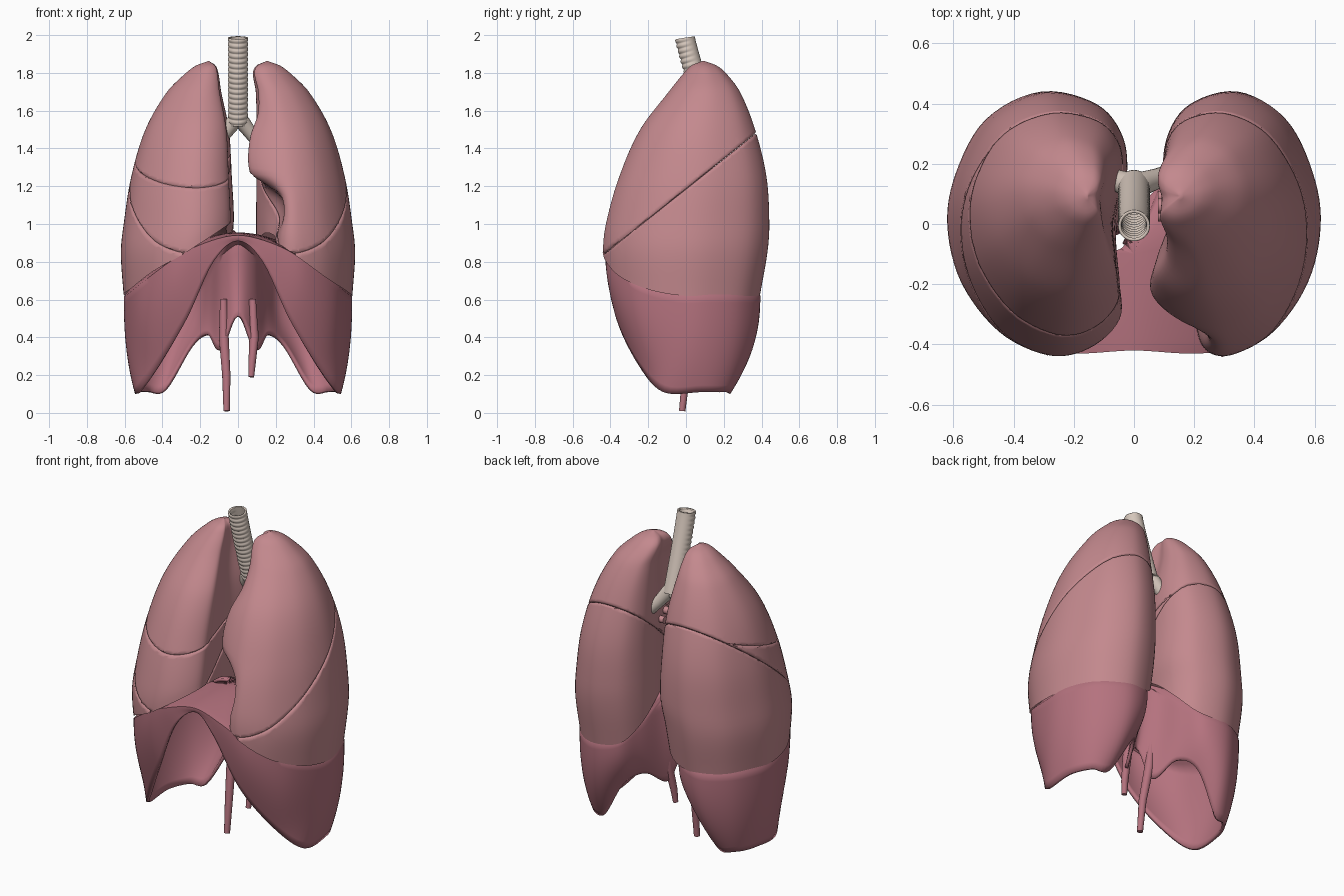
import bpy, bmesh, math
from mathutils import Vector

if "Cube" in bpy.data.objects:
    bpy.data.objects.remove(bpy.data.objects["Cube"])


def material(name, rgb):
    m = bpy.data.materials.new(name)
    m.diffuse_color = (*rgb, 1)
    m.use_nodes = True
    m.node_tree.nodes["Principled BSDF"].inputs["Base Color"].default_value = m.diffuse_color
    return m


LOBE = material("lobe_pink", (0.55, 0.25, 0.27))
MUSCLE = material("muscle_pink", (0.46, 0.17, 0.21))
CARTILAGE = material("cartilage", (0.68, 0.58, 0.51))


def finish(bm, name, mat, angle=50):
    bmesh.ops.recalc_face_normals(bm, faces=bm.faces[:])
    me = bpy.data.meshes.new(name)
    bm.to_mesh(me)
    bm.free()
    ob = bpy.data.objects.new(name, me)
    bpy.context.collection.objects.link(ob)
    me.materials.append(mat)
    bpy.ops.object.select_all(action='DESELECT')
    ob.select_set(True)
    bpy.context.view_layer.objects.active = ob
    bpy.ops.object.shade_smooth_by_angle(angle=math.radians(angle))
    return ob


def key(keys, z):
    """Hermite interpolation of (z, value...) rows sorted by z."""
    z = min(max(z, keys[0][0]), keys[-1][0])
    i = next(i for i in range(len(keys) - 1) if z <= keys[i + 1][0])
    a, b = keys[i], keys[i + 1]
    p, n = keys[max(i - 1, 0)], keys[min(i + 2, len(keys) - 1)]
    h = b[0] - a[0]
    t = (z - a[0]) / h
    out = []
    for k in range(1, len(a)):
        m0 = (b[k] - p[k]) / (b[0] - p[0]) * h
        m1 = (n[k] - a[k]) / (n[0] - a[0]) * h
        out.append((2*t**3 - 3*t*t + 1) * a[k] + (t**3 - 2*t*t + t) * m0
                   + (3*t*t - 2*t**3) * b[k] + (t**3 - t*t) * m1)
    return out


def loop(rows, sub):
    """Closed Catmull-Rom resampling of tuples."""
    n, out = len(rows), []
    for i in range(n):
        p0, p1, p2, p3 = (rows[(i + k) % n] for k in (-1, 0, 1, 2))
        for s in range(sub):
            t = s / sub
            out.append([0.5 * (2*b + (c - a)*t + (2*a - 5*b + 4*c - d)*t*t + (3*b - a - 3*c + d)*t**3)
                        for a, b, c, d in zip(p0, p1, p2, p3)])
    return out


def skin(bm, rings, cap_start=None, cap_end=None):
    vs = [[bm.verts.new(p) for p in r] for r in rings]
    n = len(vs[0])
    for a, b in zip(vs, vs[1:]):
        for i in range(n):
            bm.faces.new((a[i], a[(i + 1) % n], b[(i + 1) % n], b[i]))
    for ring, tip in ((vs[0], cap_start), (vs[-1], cap_end)):
        if tip is not None:
            c = bm.verts.new(tip)
            for i in range(n):
                bm.faces.new((ring[i], ring[(i + 1) % n], c))
    bmesh.ops.recalc_face_normals(bm, faces=bm.faces[:])


# Lung outline: (across, front-to-back, notch weight), fractions of the section box
OUTLINE = [(.04, .12, 1), (.2, .02, .5), (.42, 0, .1), (.7, .09, 0), (.92, .28, 0), (1, .5, 0), (.95, .7, 0),
           (.78, .9, 0), (.48, 1, 0), (.17, .95, 0), (.02, .82, 0), (0, .65, 0), (.06, .45, .1), (.04, .25, .8)]
# Section box by height: outer x, front y, back y
BOX = [(.62, .605, -.41, .39), (.85, .62, -.435, .43), (1.0, .605, -.42, .44), (1.25, .565, -.35, .425),
       (1.5, .49, -.24, .365), (1.7, .375, -.09, .285), (1.8, .275, -.01, .21), (1.84, .22, .03, .16), (1.86, .165, .08, .105)]
NOTCH = [(.62, .09), (.93, .09), (1.05, .13), (1.15, .11), (1.22, .02), (1.27, -.05), (1.45, -.05), (1.6, 0), (1.86, 0)]


def lung(side, medial, base):
    cols = loop([o + (b,) for o, b in zip(OUTLINE, base)], 6)
    rings = []

    def point(c, z):
        u, v, w, _ = c
        xo, yf, yb = key(BOX, z)
        xm = key(medial, z)[0] + (key(NOTCH, z)[0] * w if side > 0 else 0)
        return Vector((side * (xm + (xo - xm) * u), yf + (yb - yf) * v, z))
    # concave base resting on the dome
    centre = Vector((side * .34, .02, 1.08))
    for s in (.9, .75, .6, .45, .3, .15, .05):
        ring = []
        for c in cols:
            p = point(c, c[3])
            q = p.lerp(centre, s)
            q.z = p.z + (centre.z - p.z) * math.sin(s * math.pi / 2)
            ring.append(q)
        rings.append(ring)
    # side wall up to the apex
    for r in range(45):
        s = math.sin(r / 44 * math.pi / 2)
        rings.append([point(c, c[3] + (1.86 - c[3]) * s) for c in cols])
    bm = bmesh.new()
    skin(bm, rings, centre, (side * .155, .092, 1.864))
    return bm


def cut(bm, co, no):
    """Keep the side the normal points to; round the cut edge inwards."""
    co, no = Vector(co), Vector(no).normalized()
    for d in (.02, .008):
        bmesh.ops.bisect_plane(bm, geom=bm.verts[:] + bm.edges[:] + bm.faces[:], plane_co=co + no * d, plane_no=no)
    bmesh.ops.bisect_plane(bm, geom=bm.verts[:] + bm.edges[:] + bm.faces[:], plane_co=co + no * .001,
                           plane_no=no, clear_inner=True)
    bm.normal_update()
    edges = [e for e in bm.edges if e.is_boundary]
    rim = {v for e in edges for v in e.verts}
    moves = [(v, v.normal.copy()) for v in rim]
    for v, n in moves:
        v.co -= n * .008
    bmesh.ops.holes_fill(bm, edges=edges, sides=0)
    bmesh.ops.recalc_face_normals(bm, faces=bm.faces[:])


OBL = ((0, -.43, .85), Vector((0, -.62, .79)))
HOR = ((0, -.35, 1.2), Vector((0, -.3, .95)))
MED_A = [(.62, .11), (.85, .1), (1.25, .1), (1.5, .1), (1.7, .095), (1.8, .08), (1.84, .1), (1.86, .145)]
MED_B = [(.62, .07), (.85, .05), (1, .025), (1.25, .035), (1.5, .05), (1.7, .09), (1.8, .105), (1.84, .12), (1.86, .15)]
BASE_A = [.9, .88, .82, .72, .65, .62, .62, .62, .62, .65, .76, .88, .95, .94]
BASE_B = [1.0, .93, .84, .75, .66, .63, .62, .62, .62, .65, .76, .88, .97, 1.0]

# Lobes
for name, side, med, base, cuts in (
        ("two_lobe_lung_upper", 1, MED_A, BASE_A, [(OBL, 1)]),
        ("two_lobe_lung_lower", 1, MED_A, BASE_A, [(OBL, -1)]),
        ("three_lobe_lung_upper", -1, MED_B, BASE_B, [(OBL, 1), (HOR, 1)]),
        ("three_lobe_lung_middle", -1, MED_B, BASE_B, [(OBL, 1), (HOR, -1)]),
        ("three_lobe_lung_lower", -1, MED_B, BASE_B, [(OBL, -1)])):
    bm = lung(side, med, base)
    for (co, no), sign in cuts:
        cut(bm, co, no * sign)
    finish(bm, name, LOBE)

# Diaphragm: shoulder point and rim point per column, front centre to back centre
HALF = [(0, -.42, .94, 0, -.41, .91), (.2, -.43, .89, .13, -.42, .80), (.36, -.405, .80, .27, -.37, .50),
        (.52, -.265, .68, .42, -.25, .25), (.595, -.05, .62, .53, -.12, .11), (.595, .12, .62, .54, .08, .11),
        (.515, .29, .62, .48, .21, .11), (.36, .39, .62, .38, .24, .12), (.21, .36, .64, .24, .26, .35),
        (.135, .25, .72, .15, .18, .41), (.075, .12, .84, .085, .05, .33), (0, .07, .9, 0, .02, .51)]
mirror = [(-a, b, c, -d, e, f) for a, b, c, d, e, f in HALF[-2:0:-1]]
cols = loop(HALF + mirror, 6)
top = Vector((0, -.1, .955))
rings = []
for r in range(1, 17):
    f = 1 - r / 16
    ring = []
    for c in cols:
        p = Vector(c[:3]).lerp(top, f)
        p.z = c[2] + (top.z - c[2]) * math.sin(f * math.pi / 2) ** .85
        ring.append(p)
    rings.append(ring)
for r in range(1, 15):
    s = r / 14
    ring = []
    for c in cols:
        p = Vector(c[:3]).lerp(Vector(c[3:]), s ** 2.4)
        p.z = c[2] + (c[5] - c[2]) * s
        ring.append(p)
    rings.append(ring)
bm = bmesh.new()
skin(bm, rings, top)

# Opening for the large vein, its edge snapped to a circle
vein = Vector((-.075, -.04))
outer_rim = {v for v in bm.verts if v.is_boundary}
bmesh.ops.delete(bm, geom=[v for v in bm.verts if v.co.z > .8 and (v.co.xy - vein).length < .05], context='VERTS')
for v in bm.verts:
    if v.is_boundary and v not in outer_rim:
        v.co.xy = vein + (v.co.xy - vein).normalized() * .052
dia = finish(bm, "diaphragm", MUSCLE)
mod = dia.modifiers.new("thickness", 'SOLIDIFY')
mod.thickness, mod.offset = .018, -1


def tube(name, pts, mat, sides=20, rib=None, closed=True):
    """Tube through (x, y, z, radius) points; rib(i, direction) scales the radius."""
    rings = []
    for i, p in enumerate(pts):
        a, b = pts[max(i - 1, 0)], pts[min(i + 1, len(pts) - 1)]
        q = (Vector(b[:3]) - Vector(a[:3])).to_track_quat('Z', 'Y')
        ring = []
        for k in range(sides):
            t = 2 * math.pi * k / sides
            d = q @ Vector((math.cos(t), math.sin(t), 0))
            ring.append(Vector(p[:3]) + d * p[3] * (rib(i, d) if rib else 1))
        rings.append(ring)
    bm = bmesh.new()
    skin(bm, rings, pts[0][:3] if closed else None, pts[-1][:3] if closed else None)
    return finish(bm, name, mat)


# Tendons hanging at the spine
tube("crus_long", [(-.075, .07, .6, .02), (-.075, .04, .4, .026), (-.062, .0, .2, .022), (-.06, -.02, .01, .017)], MUSCLE)
tube("crus_short", [(.075, .07, .6, .02), (.085, .04, .4, .025), (.075, .01, .27, .02), (.07, 0, .19, .015)], MUSCLE)

# Windpipe with rings on the front and a smooth back
N = 128
path = []
for i in range(N + 1):
    t = i / N
    path.append((0, -.005 + .135 * t ** 1.1, 1.985 - .455 * t, .047))
pipe = tube("trachea", path, CARTILAGE, 32,
            lambda i, d: 1 + .05 * math.sin(i / N * 2 * math.pi * 17) * min(1, max(0, .6 - d.y)), False)
mod = pipe.modifiers.new("wall", 'SOLIDIFY')
mod.thickness, mod.offset = .01, 0

# Bronchi and hilum vessels
for s, tag in ((-1, "a"), (1, "b")):
    tube("bronchus_" + tag, [(0, .12, 1.565, .044), (s * .03, .135, 1.53, .04), (s * .075, .15, 1.47, .034),
                             (s * .12, .165, 1.42, .033), (s * .18, .175, 1.37, .03)], CARTILAGE)
    for k, (y, z, r) in enumerate(((.06, 1.44, .025), (.03, 1.36, .022), (.09, 1.33, .02))):
        tube(f"hilum_vessel_{tag}_{k}", [(s * .08, y, z, r), (s * .2, y, z, r)], LOBE, 16)
